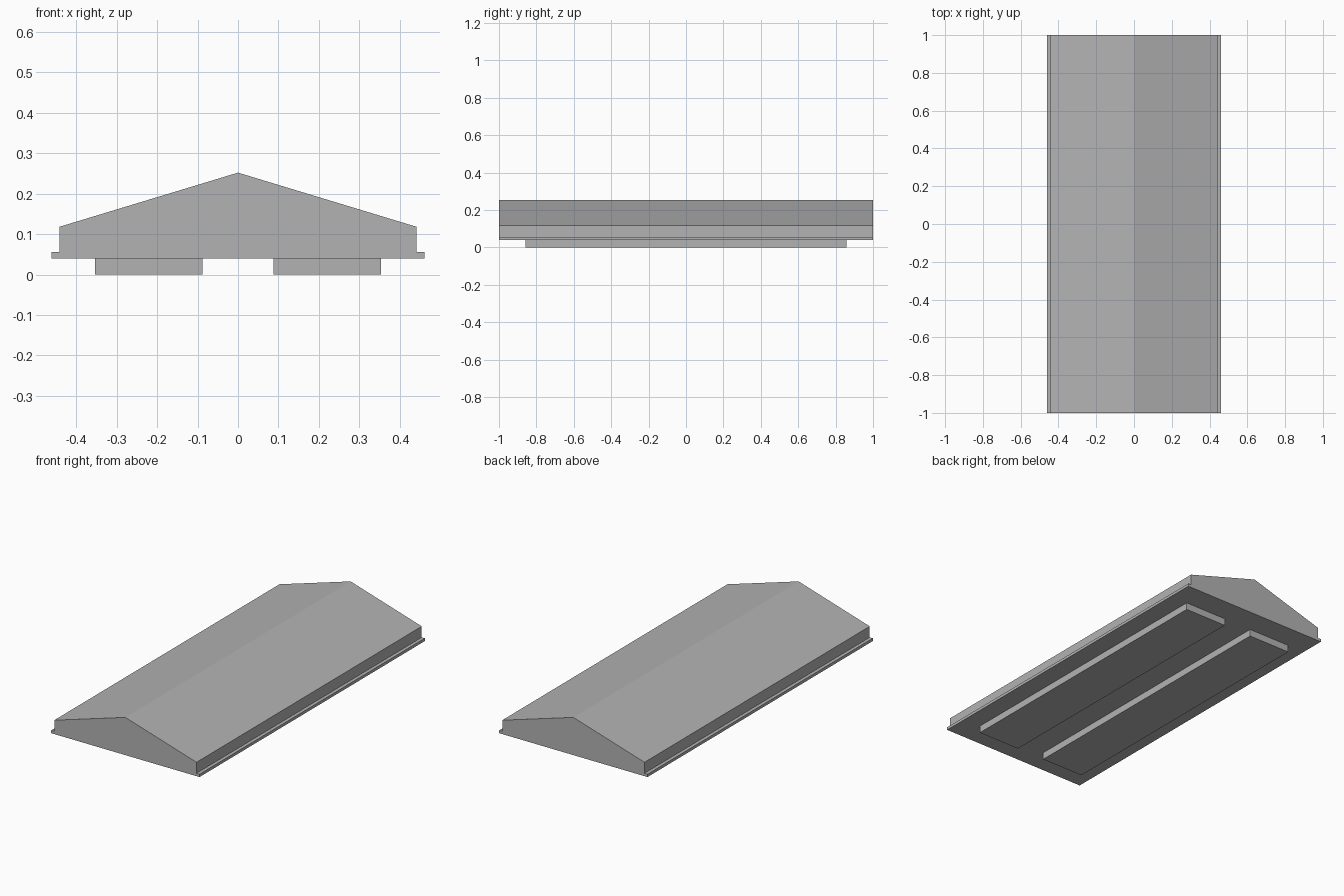
import bpy
import bmesh

cube = bpy.data.objects.get("Cube")
if cube:
    bpy.data.objects.remove(cube, do_unlink=True)

grey = bpy.data.materials.new("light_grey")
grey.use_nodes = True
colour = (0.45, 0.45, 0.45, 1)
grey.diffuse_color = colour
grey.node_tree.nodes["Principled BSDF"].inputs["Base Color"].default_value = colour


def extrude_profile(name, profile, half_length):
    """Make a solid by extruding an x-z outline along y."""
    bm = bmesh.new()
    face = bm.faces.new([bm.verts.new((x, -half_length, z)) for x, z in profile])
    result = bmesh.ops.extrude_face_region(bm, geom=[face])
    moved = [v for v in result["geom"] if isinstance(v, bmesh.types.BMVert)]
    bmesh.ops.translate(bm, verts=moved, vec=(0, 2 * half_length, 0))
    bmesh.ops.recalc_face_normals(bm, faces=bm.faces)
    mesh = bpy.data.meshes.new(name)
    bm.to_mesh(mesh)
    bm.free()
    mesh.materials.append(grey)
    obj = bpy.data.objects.new(name, mesh)
    bpy.context.collection.objects.link(obj)
    return obj


# Gabled slab with a thin lip along both long edges
half = [(0.461, 0.04), (0.461, 0.056), (0.442, 0.056), (0.442, 0.118)]
outline = half + [(0, 0.252)] + [(-x, z) for x, z in reversed(half)]
extrude_profile("gabled_roof", outline, 1.0)

# Two long locating strips underneath
for side, sign in (("left", 1), ("right", -1)):
    inner, outer = sign * 0.088, sign * 0.353
    strip = [(inner, 0), (outer, 0), (outer, 0.04), (inner, 0.04)]
    extrude_profile(side + "_underside_strip", strip, 0.858)
